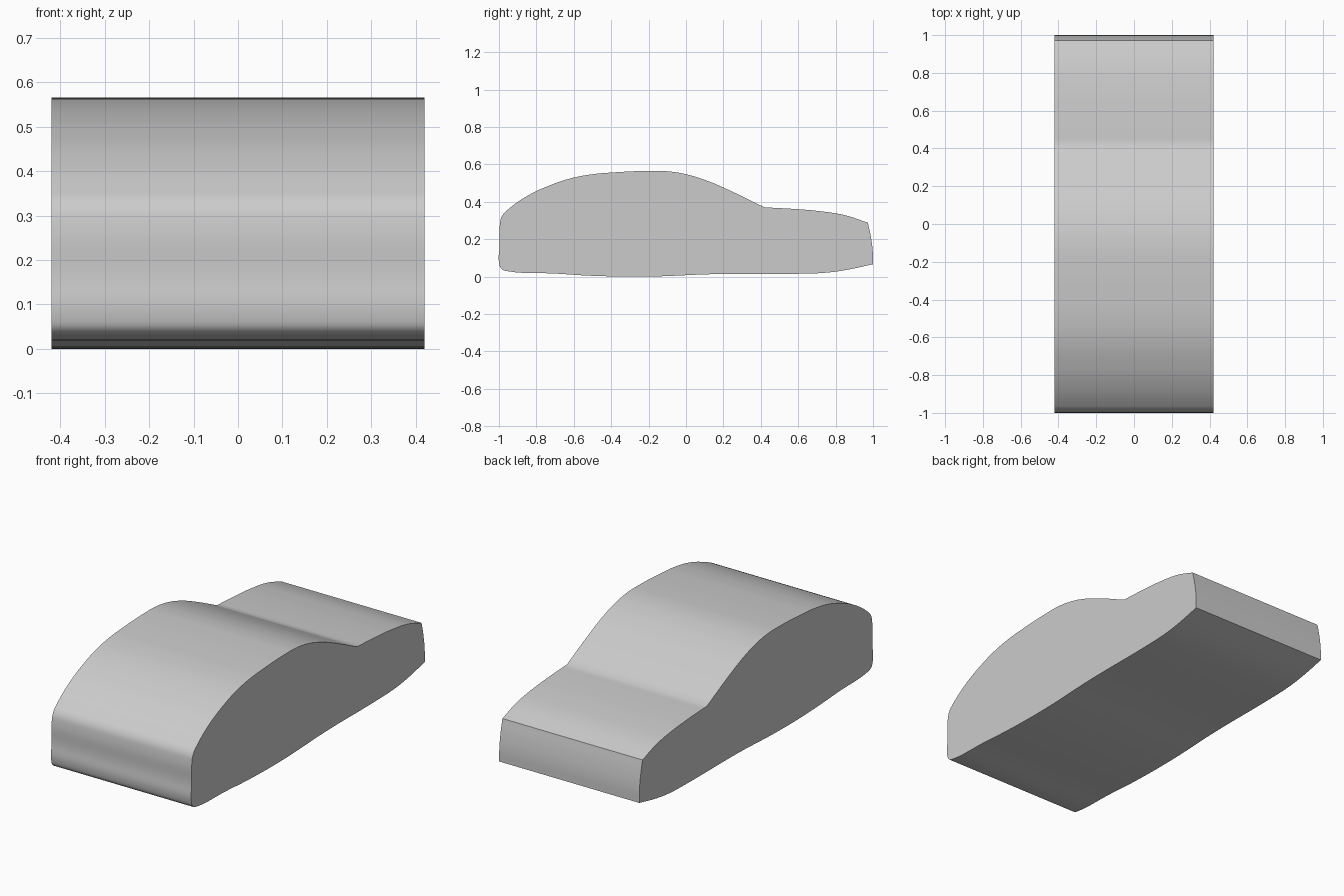
import bpy
import bmesh
from mathutils import Matrix

HALF_WIDTH = 0.42

default_cube = bpy.data.objects.get("Cube")
if default_cube:
    bpy.data.objects.remove(default_cube, do_unlink=True)


def make_material(name, colour):
    material = bpy.data.materials.new(name)
    material.use_nodes = True
    material.diffuse_color = colour
    material.node_tree.nodes["Principled BSDF"].inputs["Base Color"].default_value = colour
    return material


def make_profile_body(name, sections, half_width, material):
    """Extrude a closed side profile; each section starts at a sharp corner."""
    curve = bpy.data.curves.new(name, "CURVE")
    curve.dimensions = "2D"
    curve.fill_mode = "BOTH"
    curve.extrude = half_width
    curve.resolution_u = 6
    spline = curve.splines.new("BEZIER")
    spline.use_cyclic_u = True
    spline.bezier_points.add(sum(len(section) for section in sections) - 1)
    points = iter(spline.bezier_points)
    for section in sections:
        for index, (y, z) in enumerate(section):
            point = next(points)
            point.co = (y, z, 0)
            handle = "AUTO" if index else "VECTOR"
            point.handle_left_type = point.handle_right_type = handle

    body = bpy.data.objects.new(name, curve)
    bpy.context.collection.objects.link(body)
    bpy.ops.object.select_all(action="DESELECT")
    body.select_set(True)
    bpy.context.view_layer.objects.active = body
    bpy.ops.object.convert(target="MESH")
    body = bpy.context.object

    # Stand the profile upright, with its width along x, and weld the caps
    upright = Matrix(((0, 0, 1), (1, 0, 0), (0, 1, 0))).to_4x4()
    mesh = bmesh.new()
    mesh.from_mesh(body.data)
    bmesh.ops.transform(mesh, matrix=upright, verts=mesh.verts)
    bmesh.ops.remove_doubles(mesh, verts=mesh.verts, dist=0.0002)
    bmesh.ops.recalc_face_normals(mesh, faces=mesh.faces)
    mesh.to_mesh(body.data)
    mesh.free()
    body.data.materials.clear()
    body.data.materials.append(material)
    bpy.ops.object.shade_smooth_by_angle()
    return body


# Rounded underside, nose and roof, starting at the lower tail edge
underside = [(1, .066), (.85, .034), (.74, .02), (.6, .015), (.15, .013),
             (-.2, 0), (-.5, .004), (-.7, .016)]
nose = [(-.95, .028), (-.985, .04), (-.999, .07), (-.996, .17),
        (-.995, .28), (-.983, .325), (-.95, .36)]
roof = [(-.84, .436), (-.73, .487), (-.62, .524), (-.5, .547), (-.4, .556),
        (-.2, .565), (-.1, .563), (0, .547), (.1, .517), (.2, .476)]
# Flat deck and tail panel, each starting at a crease
deck = [(.42, .37), (.6, .36), (.72, .349), (.85, .328)]
tail = [(.972, .288), (.987, .22), (.998, .14)]

grey = make_material("plain grey", (0.6, 0.6, 0.6, 1))
make_profile_body("car_body", [underside + nose + roof, deck, tail],
                  HALF_WIDTH, grey)
